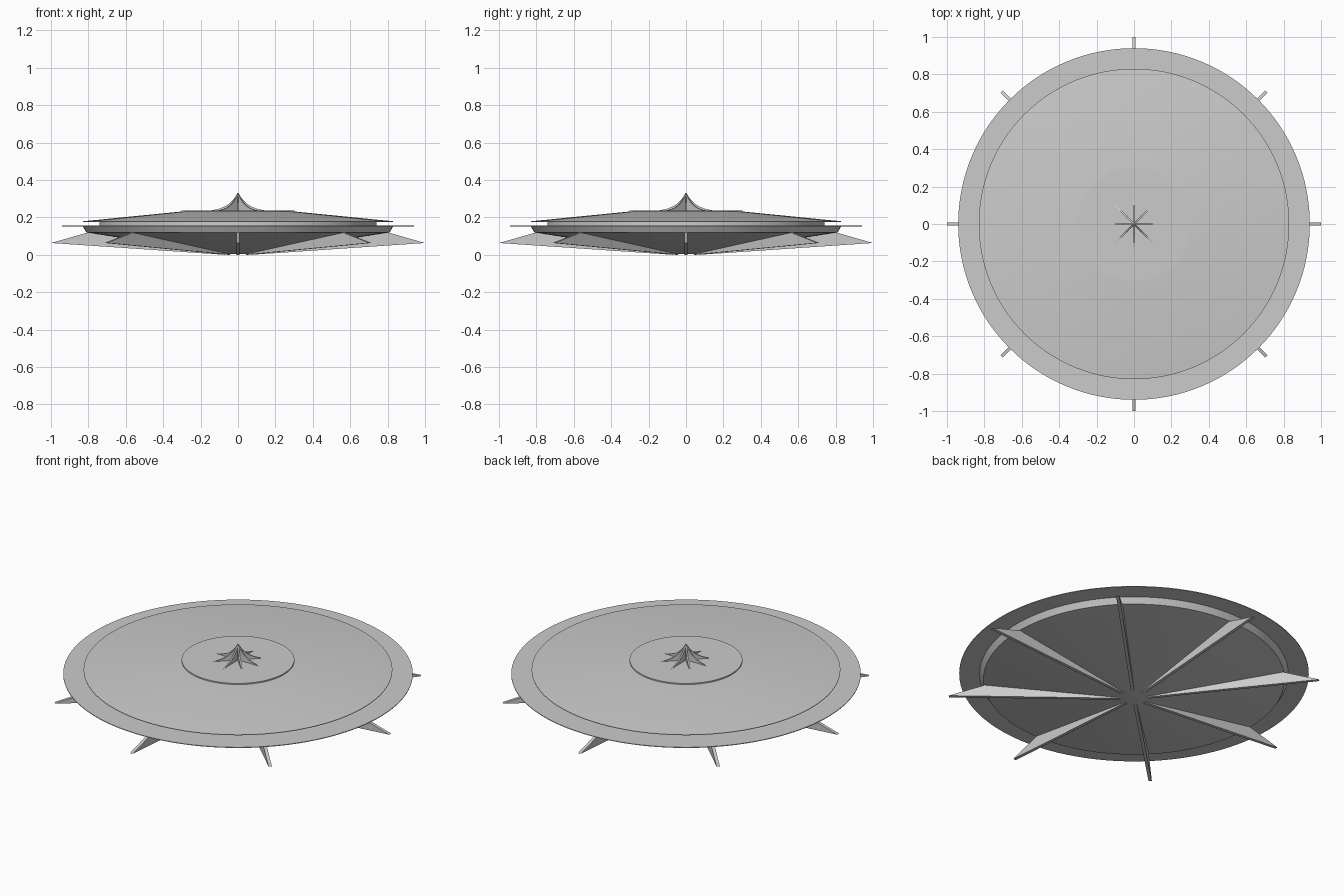
import bpy, math

if "Cube" in bpy.data.objects:
    bpy.data.objects.remove(bpy.data.objects["Cube"])

SEG = 128


def make_object(name, verts, faces):
    mesh = bpy.data.meshes.new(name)
    mesh.from_pydata(verts, [], faces)
    mesh.update()
    ob = bpy.data.objects.new(name, mesh)
    bpy.context.collection.objects.link(ob)
    return ob


def lathe(name, profile):
    """Spin a (radius, z) profile, listed bottom to top, and cap both ends."""
    verts, faces = [], []
    for r, z in profile:
        for i in range(SEG):
            a = 2 * math.pi * i / SEG
            verts.append((r * math.cos(a), r * math.sin(a), z))
    for k in range(len(profile) - 1):
        for i in range(SEG):
            j = (i + 1) % SEG
            faces.append((k * SEG + i, k * SEG + j, (k + 1) * SEG + j, (k + 1) * SEG + i))
    faces.append(tuple(reversed(range(SEG))))
    top = (len(profile) - 1) * SEG
    faces.append(tuple(range(top, top + SEG)))
    ob = make_object(name, verts, faces)
    bpy.ops.object.select_all(action='DESELECT')
    ob.select_set(True)
    bpy.context.view_layer.objects.active = ob
    bpy.ops.object.shade_smooth_by_angle(angle=math.radians(15))
    return ob


def radial_fins(name, outline, thickness, count=8):
    """Extrude a counter-clockwise (radius, z) outline to a plate, repeated around z."""
    n = len(outline)
    verts = [(r, s * thickness / 2, z) for s in (-1, 1) for r, z in outline]
    faces = [tuple(range(n)), tuple(reversed(range(n, 2 * n)))]
    faces += [(i, i + n, (i + 1) % n + n, (i + 1) % n) for i in range(n)]
    for k in range(count):
        ob = make_object(f"{name}_{k + 1}", verts, faces)
        ob.rotation_euler.z = 2 * math.pi * k / count


# Lower hull: shallow cone with a short flared wall
lathe("lower_hull", [(0.07, 0.003), (0.81, 0.119), (0.83, 0.152)])
# Wide thin flange
lathe("flange_disc", [(0.94, 0.152), (0.94, 0.156)])
# Recessed neck between flange and upper deck
lathe("neck_ring", [(0.74, 0.156), (0.74, 0.178)])
# Sloping upper deck
lathe("upper_deck", [(0.83, 0.176), (0.83, 0.179), (0.305, 0.231)])
# Small round platform
lathe("top_platform", [(0.303, 0.231), (0.303, 0.238)])

# Underside fins, pointing out past the flange
radial_fins("lower_fin", [(0.07, 0.0), (1.0, 0.063), (0.80, 0.12), (0.07, 0.006)], 0.018)

# Spire of crossed plates with a concave edge
curve = []
for i in range(9):
    t = i / 8
    curve.append((0.14 * (1 - t) ** 2 + 2 * t * (1 - t) * 0.042 + 0.003 * t * t,
                  0.238 * (1 - t) ** 2 + 2 * t * (1 - t) * 0.25 + 0.33 * t * t))
radial_fins("spire_fin", [(0.0, 0.236), (0.14, 0.236)] + curve + [(0.0, 0.33)], 0.008)
